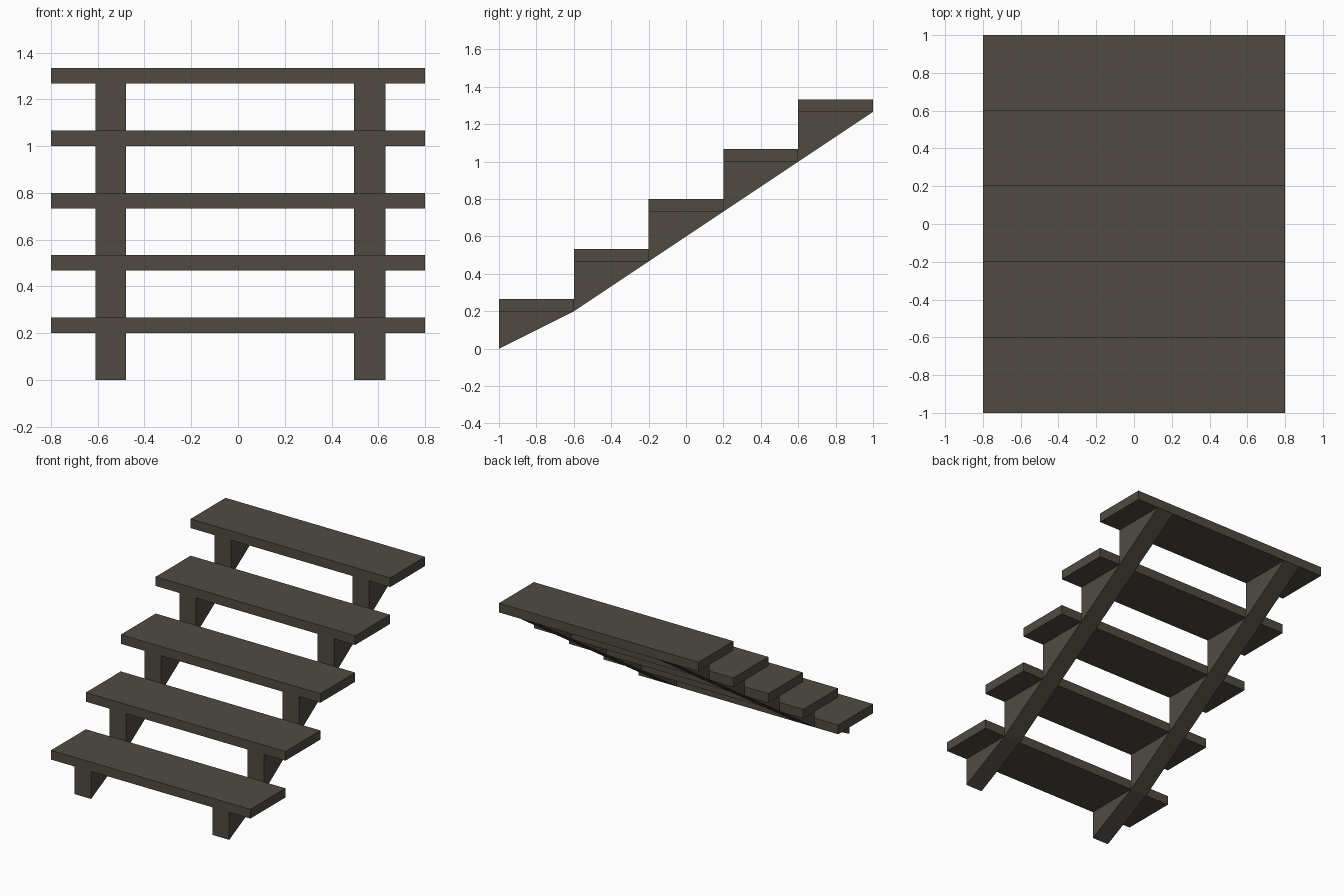
import bpy
import bmesh
from mathutils import Vector

cube = bpy.data.objects.get("Cube")
if cube:
    bpy.data.objects.remove(cube, do_unlink=True)

STEPS = 5
RUN = 0.4
RISE = 4 / 15
THICK = RISE / 4
HALF_WIDTH = 0.8

# Dark weathered wood
wood = bpy.data.materials.new("dark_wood")
wood.use_nodes = True
colour = (0.08, 0.071, 0.055, 1)
wood.diffuse_color = colour
wood.node_tree.nodes["Principled BSDF"].inputs["Base Color"].default_value = colour


def extrude_profile(name, profile, x0, x1):
    """Extrude closed (y, z) profiles along x into one flat-shaded object."""
    bm = bmesh.new()
    for loop in profile:
        face = bm.faces.new([bm.verts.new((x0, y, z)) for y, z in loop])
        out = bmesh.ops.extrude_face_region(bm, geom=[face])
        verts = [v for v in out["geom"] if isinstance(v, bmesh.types.BMVert)]
        bmesh.ops.translate(bm, verts=verts, vec=Vector((x1 - x0, 0, 0)))
    bmesh.ops.recalc_face_normals(bm, faces=bm.faces)
    mesh = bpy.data.meshes.new(name)
    bm.to_mesh(mesh)
    bm.free()
    mesh.materials.append(wood)
    obj = bpy.data.objects.new(name, mesh)
    bpy.context.collection.objects.link(obj)
    return obj


# Treads, and the sawtooth wedges that carry them
wedges = []
for i in range(STEPS):
    front = -1 + i * RUN
    back = front + RUN
    top = (i + 1) * RISE
    under = top - THICK
    extrude_profile(f"tread_{i + 1}",
                    [[(front, under), (back, under), (back, top), (front, top)]],
                    -HALF_WIDTH, HALF_WIDTH)
    foot = max(0, under - RISE)
    wedges.append([(front, foot), (back, under), (front, under)])

# Two stringers under the treads
extrude_profile("right_stringer", wedges, -0.61, -0.478)
extrude_profile("left_stringer", wedges, 0.497, 0.63)
